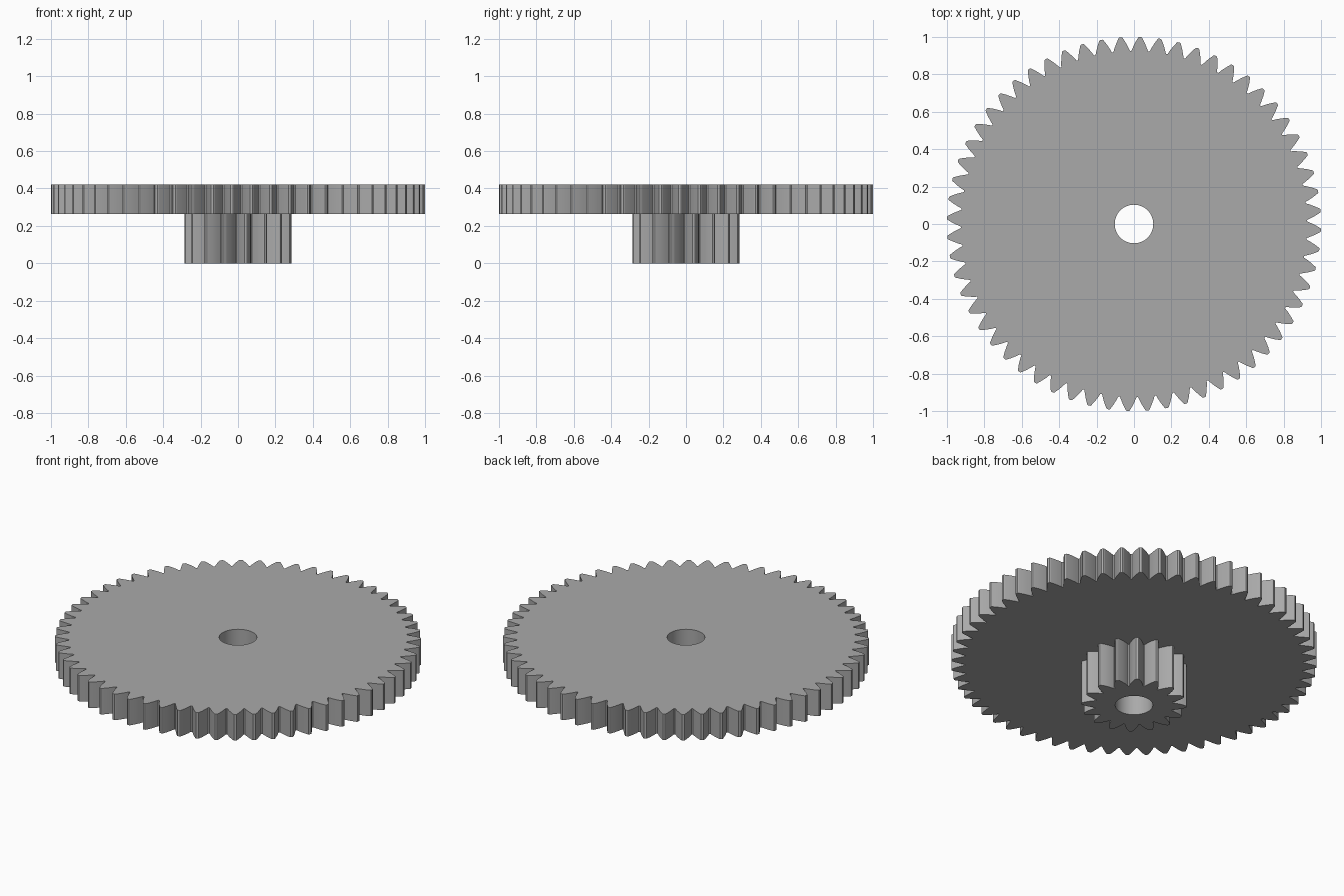
import bpy
import bmesh
from math import cos, sin, pi, radians

if "Cube" in bpy.data.objects:
    bpy.data.objects.remove(bpy.data.objects["Cube"], do_unlink=True)

grey = bpy.data.materials.new("plain_grey")
grey.use_nodes = True
colour = (0.4, 0.4, 0.4, 1)
grey.diffuse_color = colour
grey.node_tree.nodes["Principled BSDF"].inputs["Base Color"].default_value = colour

BORE = 0.103

# One tooth: (position across the pitch, share of tooth height)
TOOTH = [(-0.46, 0), (-0.36, 0.3), (-0.23, 0.65), (-0.1, 0.96), (-0.06, 1),
         (0.06, 1), (0.1, 0.96), (0.23, 0.65), (0.36, 0.3), (0.46, 0)]


def make_gear(name, teeth, tip, root, z0, z1, first_tip):
    """Flat toothed ring around the bore, extruded upwards."""
    bm = bmesh.new()
    pitch = 2 * pi / teeth
    outer, inner = [], []
    for k in range(teeth):
        for across, height in TOOTH:
            a = radians(first_tip) + (k + across) * pitch
            r = root + (tip - root) * height
            outer.append(bm.verts.new((r * cos(a), r * sin(a), z0)))
            inner.append(bm.verts.new((BORE * cos(a), BORE * sin(a), z0)))
    n = len(outer)
    for i in range(n):
        j = (i + 1) % n
        bm.faces.new((inner[i], outer[i], outer[j], inner[j]))
    ring = bmesh.ops.extrude_face_region(bm, geom=bm.faces[:], use_keep_orig=True)
    top = [g for g in ring["geom"] if isinstance(g, bmesh.types.BMVert)]
    bmesh.ops.translate(bm, verts=top, vec=(0, 0, z1 - z0))
    bmesh.ops.recalc_face_normals(bm, faces=bm.faces[:])

    mesh = bpy.data.meshes.new(name)
    bm.to_mesh(mesh)
    bm.free()
    mesh.materials.append(grey)
    obj = bpy.data.objects.new(name, mesh)
    bpy.context.collection.objects.link(obj)
    bpy.ops.object.select_all(action='DESELECT')
    obj.select_set(True)
    bpy.context.view_layer.objects.active = obj
    bpy.ops.object.shade_smooth_by_angle(angle=radians(20))
    return obj


# Small drive gear below, large toothed wheel on top
make_gear("small_gear", 16, 0.287, 0.213, 0, 0.263, 8.5)
make_gear("large_gear", 60, 1.0, 0.925, 0.263, 0.42, -1.9)
